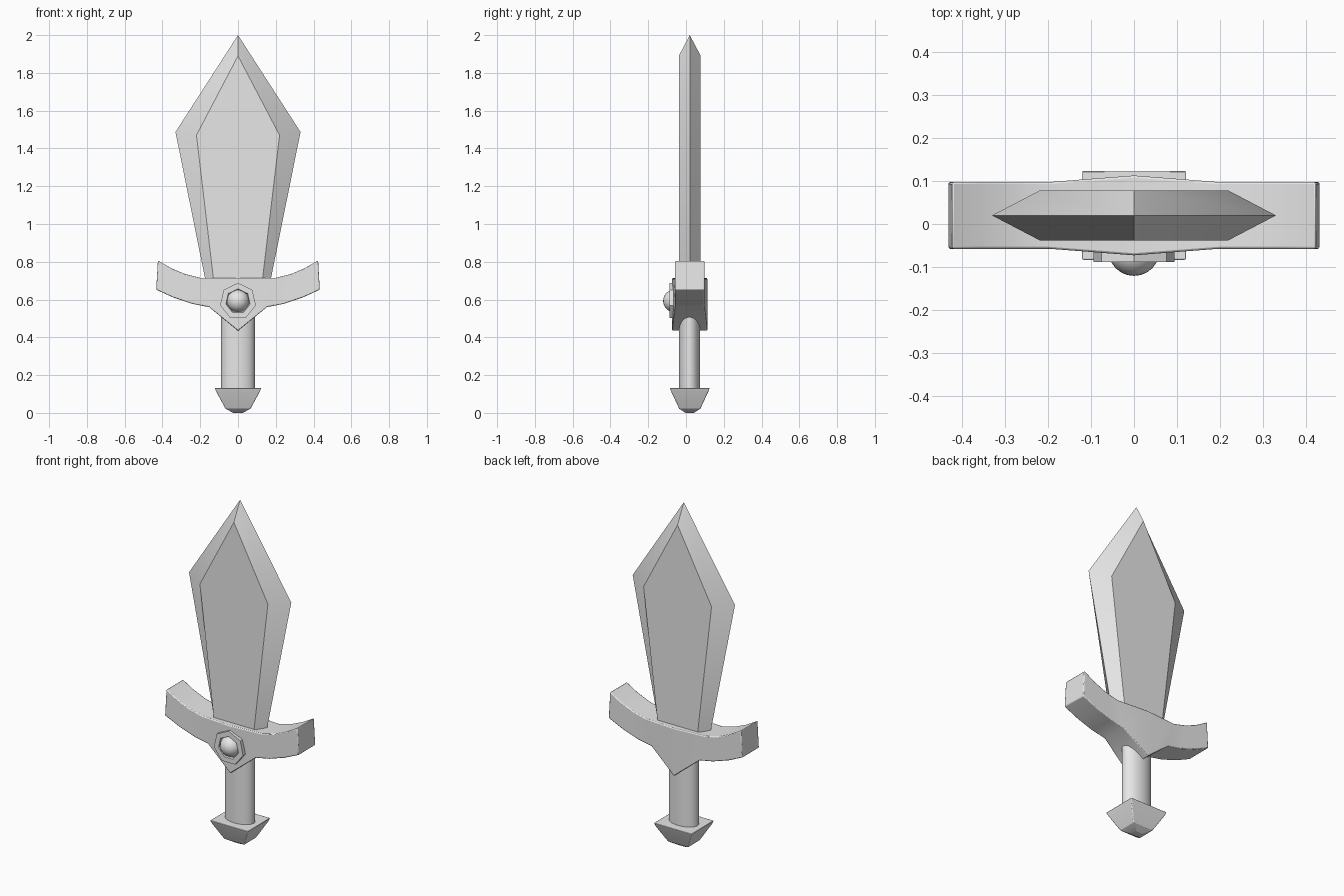
import bpy, bmesh, math
from mathutils import Matrix

default = bpy.data.objects.get("Cube")
if default:
    bpy.data.objects.remove(default)

MID = 0.02  # depth of the sword's central plane

steel = bpy.data.materials.new("plain_grey")
steel.use_nodes = True
steel.diffuse_color = (0.8, 0.8, 0.8, 1)
steel.node_tree.nodes["Principled BSDF"].inputs["Base Color"].default_value = (0.8, 0.8, 0.8, 1)


def finish(name, bm, bevel=0, angle=30):
    """Turn a bmesh into a shaded object."""
    bmesh.ops.recalc_face_normals(bm, faces=bm.faces)
    mesh = bpy.data.meshes.new(name)
    bm.to_mesh(mesh)
    bm.free()
    mesh.materials.append(steel)
    obj = bpy.data.objects.new(name, mesh)
    bpy.context.collection.objects.link(obj)
    bpy.ops.object.select_all(action="DESELECT")
    obj.select_set(True)
    bpy.context.view_layer.objects.active = obj
    bpy.ops.object.shade_smooth_by_angle(angle=math.radians(angle))
    if bevel:
        mod = obj.modifiers.new("soft_edges", "BEVEL")
        mod.width = bevel
        mod.segments = 2
        mod.limit_method = "ANGLE"
        mod.angle_limit = math.radians(40)
    return obj


def loft(bm, rings, cap_start=True, cap_end=True):
    """Bridge a list of equally sized point rings."""
    loops = [[bm.verts.new(p) for p in ring] for ring in rings]
    n = len(loops[0])
    for a, b in zip(loops, loops[1:]):
        for i in range(n):
            j = (i + 1) % n
            bm.faces.new((a[i], a[j], b[j], b[i]))
    if cap_start:
        bm.faces.new(loops[0])
    if cap_end:
        bm.faces.new(loops[-1])


# Blade: flat raised panels front and back, bevelled to a thin edge
def mirrored(points, tip):
    return points + [(0, tip)] + [(-x, z) for x, z in reversed(points)]


edge = mirrored([(0.152, 0.6), (0.331, 1.487)], 2.0)
panel = mirrored([(0.117, 0.6), (0.22, 1.47)], 1.89)
bm = bmesh.new()
loft(bm, [[(x, MID + d, z) for x, z in outline]
          for outline, d in ((panel, -0.058), (edge, 0), (panel, 0.058))])
finish("blade", bm)

# Guard: cross-sections along the curved arms, (top x, top z, bottom x, bottom z, half depth)
half = [
    (0.196, 0.714, 0.153, 0.56, 0.078),
    (0.28, 0.735, 0.24, 0.577, 0.078),
    (0.355, 0.767, 0.34, 0.61, 0.078),
    (0.424, 0.807, 0.433, 0.652, 0.078),
]
stations = [(-a, b, -c, d, h) for a, b, c, d, h in reversed(half)]
stations += [(0, 0.714, 0, 0.434, 0.093)] + half
bm = bmesh.new()
loft(bm, [[(xt, MID - h, zt), (xt, MID + h, zt), (xb, MID + h, zb), (xb, MID - h, zb)]
          for xt, zt, xb, zb, h in stations])
finish("guard", bm, bevel=0.005)

# Handle: oval grip
bm = bmesh.new()
bmesh.ops.create_cone(bm, cap_ends=True, segments=24, radius1=1, radius2=1, depth=0.45)
bmesh.ops.transform(bm, verts=bm.verts,
                    matrix=Matrix.Translation((0, MID - 0.001, 0.325)) @ Matrix.Diagonal((0.089, 0.056, 1, 1)))
finish("handle", bm)

# Pommel: four-sided block tapering down to a blunt end
bm = bmesh.new()
loft(bm, [[(sx * w, MID + sy * d, z) for sx, sy in ((-1, -1), (1, -1), (1, 1), (-1, 1))]
          for w, d, z in ((0.123, 0.105, 0.132), (0.115, 0.098, 0.112),
                          (0.066, 0.056, 0.022), (0.025, 0.022, 0.0))])
finish("pommel", bm, bevel=0.004)

# Gem setting: seven-sided collar with a sunken centre
GEM_Z = 0.591


def heptagon(radius, y):
    return [(radius * math.sin(math.tau * i / 7), y, GEM_Z + radius * math.cos(math.tau * i / 7))
            for i in range(7)]


bm = bmesh.new()
loft(bm, [heptagon(r, y) for r, y in ((0.097, -0.04), (0.097, -0.088), (0.066, -0.088), (0.062, -0.076))])
finish("gem_setting", bm)

# Gem: round stone on the front
bm = bmesh.new()
bmesh.ops.create_uvsphere(bm, u_segments=24, v_segments=14, radius=0.06,
                          matrix=Matrix.Translation((0, -0.061, GEM_Z + 0.002)))
finish("gem", bm)
